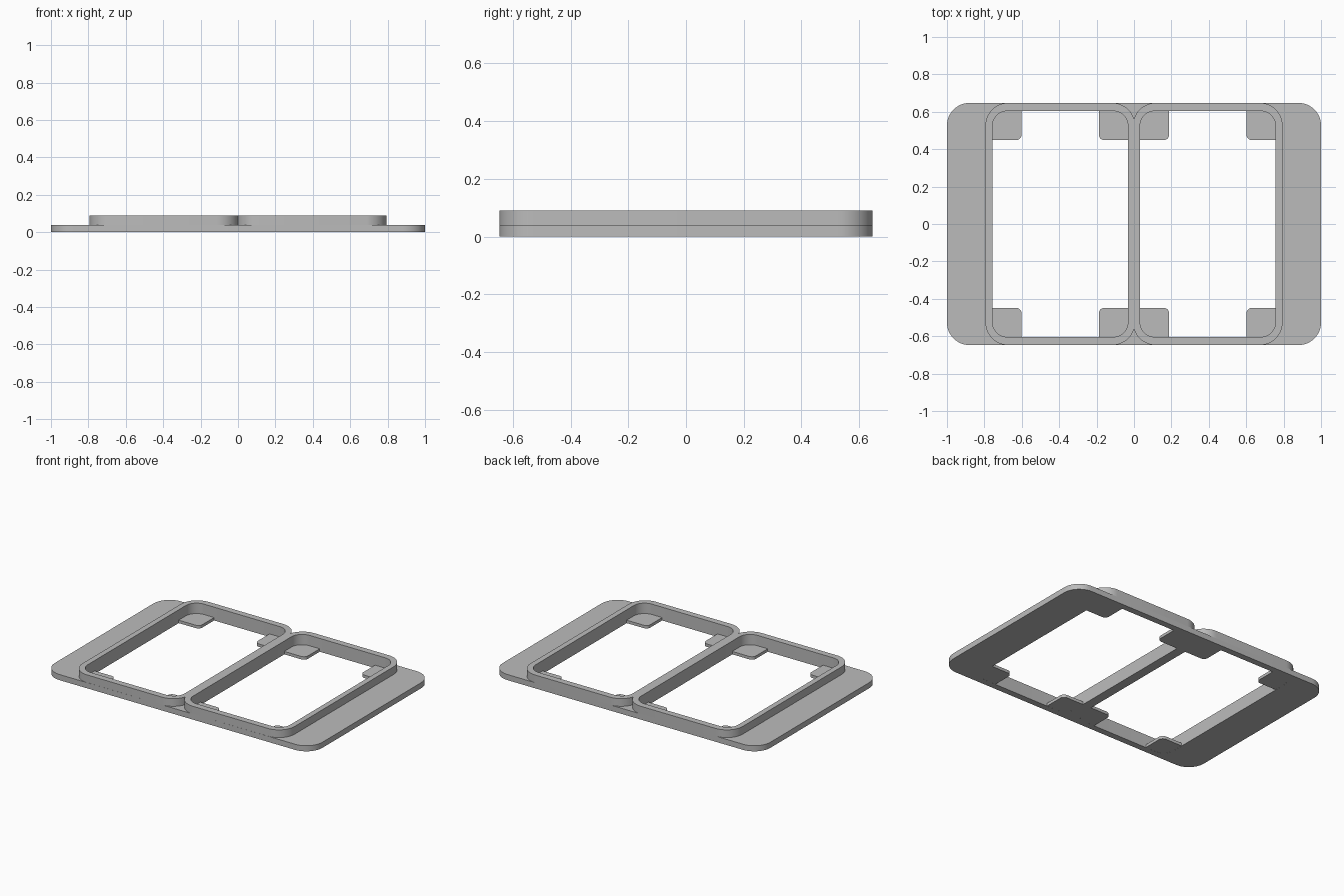
import bpy, bmesh, math

if "Cube" in bpy.data.objects:
    bpy.data.objects.remove(bpy.data.objects["Cube"], do_unlink=True)

grey = bpy.data.materials.new("plain grey")
grey.use_nodes = True
grey.diffuse_color = (0.5, 0.5, 0.5, 1)
grey.node_tree.nodes["Principled BSDF"].inputs["Base Color"].default_value = (0.5, 0.5, 0.5, 1)

PLATE_TOP, FRAME_TOP, TAB_TOP = 0.038, 0.09, 0.02
HALF_Y = 0.647                     # half depth of the whole piece
HOLE_X, HOLE_W, HOLE_H = 0.3945, 0.3625, 0.604


def rounded_rect(cx, cy, hw, hh, radii, steps=12):
    """Outline, counter-clockwise from the +x +y corner; one radius per corner."""
    pts = []
    for i, (sx, sy) in enumerate(((1, 1), (-1, 1), (-1, -1), (1, -1))):
        r = radii[i]
        n = steps if r > 0 else 0
        for k in range(n + 1):
            a = math.pi / 2 * (i + (k / n if n else 0))
            pts.append((cx + sx * (hw - r) + r * math.cos(a),
                        cy + sy * (hh - r) + r * math.sin(a)))
    return pts


def slab(name, outlines, z0, z1):
    """Extruded flat shape; outlines inside the first one become holes."""
    cu = bpy.data.curves.new(name, 'CURVE')
    cu.dimensions, cu.fill_mode = '2D', 'BOTH'
    cu.extrude = (z1 - z0) / 2
    for pts in outlines:
        sp = cu.splines.new('POLY')
        sp.points.add(len(pts) - 1)
        for p, (x, y) in zip(sp.points, pts):
            p.co = (x, y, 0, 1)
        sp.use_cyclic_u = True
    ob = bpy.data.objects.new(name, cu)
    bpy.context.collection.objects.link(ob)
    bpy.ops.object.select_all(action='DESELECT')
    ob.select_set(True)
    bpy.context.view_layer.objects.active = ob
    bpy.ops.object.convert(target='MESH')
    ob = bpy.context.view_layer.objects.active
    bm = bmesh.new()
    bm.from_mesh(ob.data)
    bmesh.ops.remove_doubles(bm, verts=bm.verts, dist=1e-5)
    bmesh.ops.translate(bm, verts=bm.verts, vec=(0, 0, (z0 + z1) / 2))
    bmesh.ops.recalc_face_normals(bm, faces=bm.faces)
    bm.to_mesh(ob.data)
    bm.free()
    ob.data.materials.clear()
    ob.data.materials.append(grey)
    bpy.ops.object.shade_smooth_by_angle(angle=math.radians(30))
    return ob


holes = [rounded_rect(s * HOLE_X, 0, HOLE_W, HOLE_H, [0.08] * 4) for s in (-1, 1)]

# Base plate with two openings
slab("base_plate", [rounded_rect(0, 0, 1, HALF_Y, [0.12] * 4)] + holes, 0, PLATE_TOP)

# Raised twin rim: two rounded frames merging at x = 0 with a small notch at each end
r, edge = 0.12, 0.005              # corner radius, overlap past the middle
cx, cy = edge - r, HALF_Y - r
end = math.acos(-cx / r)           # angle where the corner arc meets x = 0
left = rounded_rect(-0.3945, 0, 0.3995, HALF_Y, [r] * 4)[13:39]
arc = [end + (math.pi / 2 - end) * k / 10 for k in range(11)]
top_arc = [(cx + r * math.cos(a), cy + r * math.sin(a)) for a in arc]
top_arc[0] = (0, top_arc[0][1])
half = top_arc + left[:-1] + [(x, -y) for x, y in reversed(top_arc)]
half = [p for i, p in enumerate(half) if i == 0 or math.dist(p, half[i - 1]) > 1e-4]
outline = half + [(-x, y) for x, y in reversed(half[1:-1])]
slab("raised_rim", [outline] + holes, PLATE_TOP, FRAME_TOP)

# Thin support tabs in the four corners of each opening
TAB, INTO = 0.156, 0.012           # visible size, overlap into the walls
for side, sx in (("right", -1), ("left", 1)):
    for place, dx in (("outer", sx), ("inner", -sx)):
        for end_name, sy in (("front", -1), ("back", 1)):
            h = (TAB + INTO) / 2
            x = sx * HOLE_X + dx * (HOLE_W + INTO - h)
            y = sy * (HOLE_H + INTO - h)
            free = [(1, 1), (-1, 1), (-1, -1), (1, -1)].index((-dx, -sy))
            radii = [0.03 if i == free else 0 for i in range(4)]
            slab(f"{side}_{place}_{end_name}_tab",
                 [rounded_rect(x, y, h, h, radii, 6)], 0.0003, TAB_TOP)
